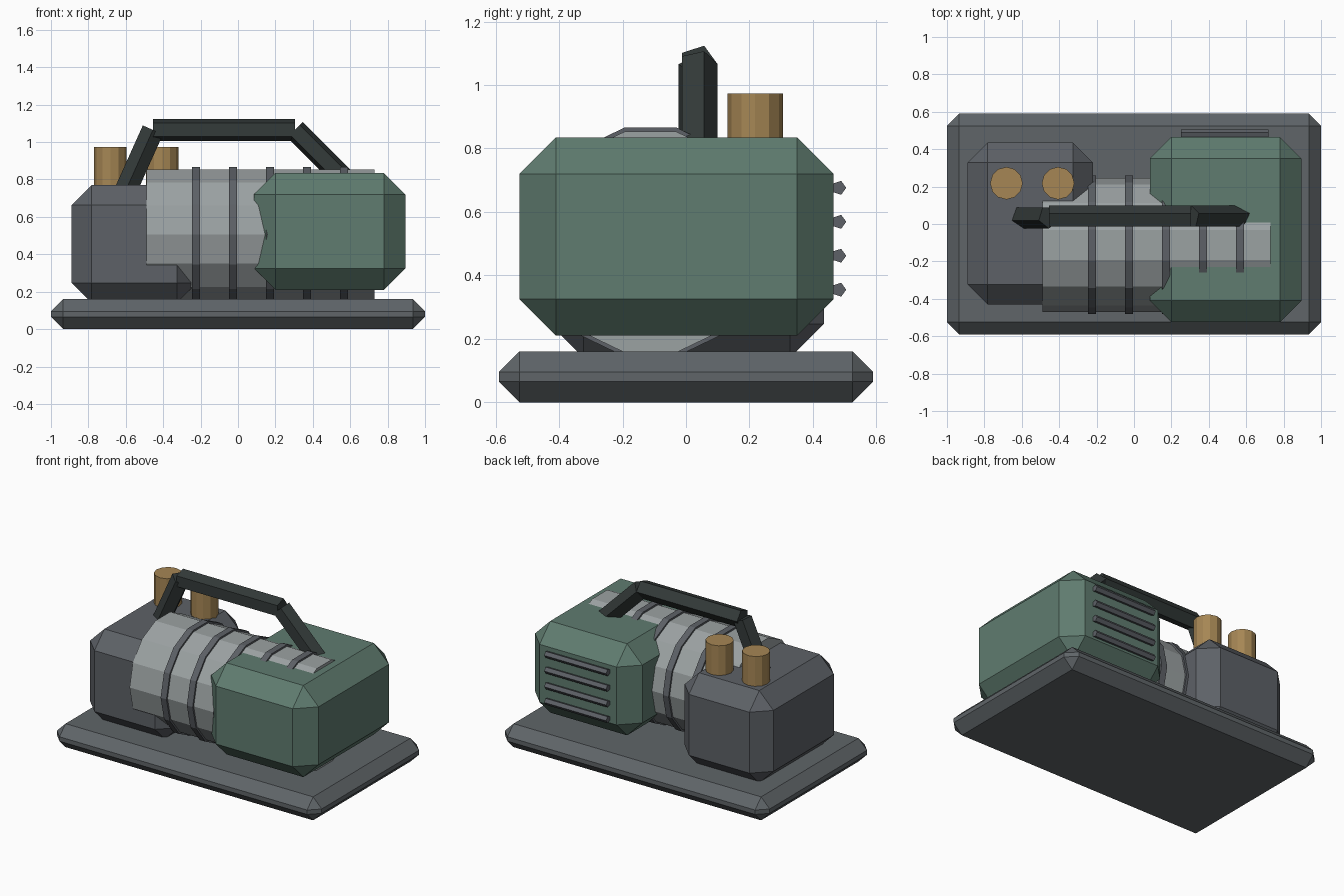
import bpy
import math
from mathutils import Vector, Quaternion

cube = bpy.data.objects.get("Cube")
if cube:
    bpy.data.objects.remove(cube, do_unlink=True)


def material(name, color):
    mat = bpy.data.materials.new(name)
    mat.use_nodes = True
    rgba = (*color, 1)
    mat.diffuse_color = rgba
    mat.node_tree.nodes["Principled BSDF"].inputs["Base Color"].default_value = rgba
    return mat


slate = material("slate grey", (0.115, 0.13, 0.14))
steel = material("steel grey", (0.11, 0.12, 0.135))
silver = material("light metal", (0.33, 0.36, 0.365))
green = material("muted green", (0.115, 0.2, 0.16))
brass = material("brass", (0.38, 0.24, 0.09))
dark = material("dark handle", (0.034, 0.043, 0.042))


def chamfered_box(name, low, high, chamfer, mat):
    low, high = Vector(low), Vector(high)
    bpy.ops.mesh.primitive_cube_add(size=1, location=(low + high) / 2)
    obj = bpy.context.object
    obj.name = name
    obj.scale = high - low
    bpy.ops.object.transform_apply(location=False, rotation=False, scale=True)
    bevel = obj.modifiers.new("chamfer", "BEVEL")
    bevel.width = chamfer
    bevel.segments = 1
    obj.data.materials.append(mat)
    return obj


def rod(name, start, end, radius, sides, mat, flip=False):
    start, end = Vector(start), Vector(end)
    axis = end - start
    bpy.ops.mesh.primitive_cylinder_add(vertices=sides, radius=radius, depth=axis.length,
                                        location=(start + end) / 2)
    obj = bpy.context.object
    obj.name = name
    turn = Quaternion((0, 0, 1), math.pi if flip else 0)
    obj.rotation_mode = "QUATERNION"
    obj.rotation_quaternion = Vector((0, 0, 1)).rotation_difference(axis) @ turn
    obj.data.materials.append(mat)
    return obj


# Base plate and the two housings
chamfered_box("base_plate", (-1, -0.59, 0), (1, 0.59, 0.16), 0.065, slate)
chamfered_box("engine_block", (-0.89, -0.43, 0.14), (-0.22, 0.435, 0.77), 0.107, steel)
chamfered_box("green_housing", (0.085, -0.525, 0.21), (0.895, 0.465, 0.835), 0.115, green)

# Horizontal drum with cooling rings
drum_y, drum_z = -0.112, 0.505
rod("drum", (-0.49, drum_y, drum_z), (0.73, drum_y, drum_z), 0.358, 14, silver)
for i in range(5):
    x = -0.225 + 0.198 * i
    rod(f"cooling_ring_{i + 1}", (x - 0.022, drum_y, drum_z), (x + 0.022, drum_y, drum_z),
        0.37, 14, steel)

# Two brass stacks on the engine block
for i, x in enumerate((-0.682, -0.406)):
    rod(f"brass_stack_{i + 1}", (x, 0.218, 0.7), (x, 0.218, 0.973), 0.087, 12, brass)

# Vent slats on the back of the green housing
for i in range(4):
    z = 0.355 + 0.107 * i
    rod(f"vent_slat_{i + 1}", (0.25, 0.482, z), (0.718, 0.482, z), 0.023, 5, steel)

# Carrying handle
left_top, right_top = (-0.455, 0.038, 1.065), (0.305, 0.038, 1.065)
rod("handle_grip", left_top, right_top, 0.062, 5, dark)
rod("handle_leg_right", (-0.61, 0.038, 0.72), left_top, 0.062, 5, dark, flip=True)
rod("handle_leg_left", right_top, (0.6, 0.038, 0.77), 0.062, 5, dark)
